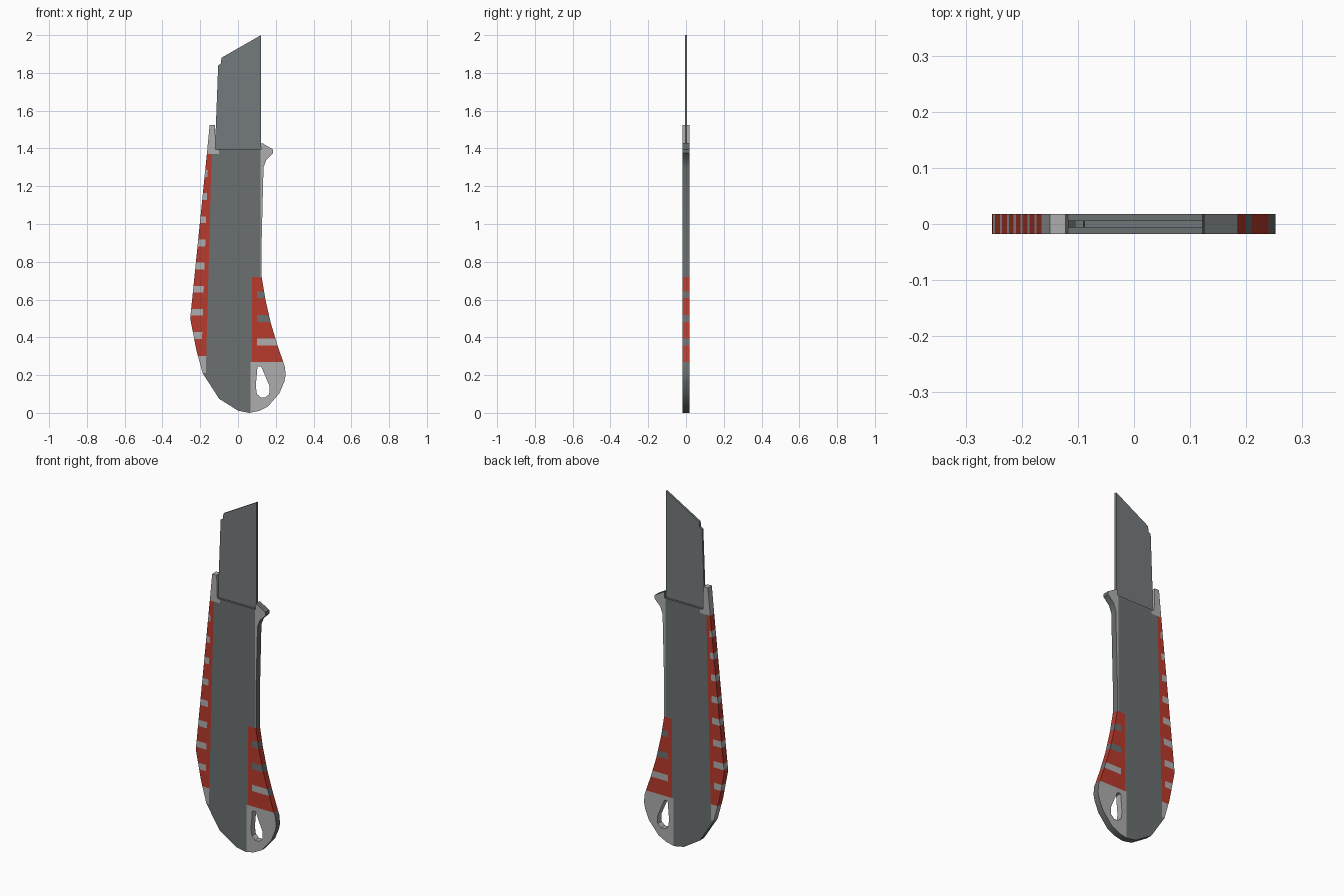
import bpy, bmesh
from mathutils import Vector

if "Cube" in bpy.data.objects:
    bpy.data.objects.remove(bpy.data.objects["Cube"])

HALF = 0.0178  # half thickness of the handle


def material(name, rgb):
    m = bpy.data.materials.new(name)
    m.diffuse_color = (*rgb, 1)
    m.use_nodes = True
    m.node_tree.nodes["Principled BSDF"].inputs["Base Color"].default_value = m.diffuse_color
    return m


DARK, LIGHT, RED = range(3)
mats = [material("dark grey", (0.145, 0.16, 0.16)),
        material("light grey", (0.42, 0.42, 0.42)),
        material("red", (0.48, 0.042, 0.025))]
steel = material("blade steel", (0.175, 0.195, 0.205))


def add_loop(bm, pts):
    vs = [bm.verts.new((x, 0, z)) for x, z in pts]
    return [bm.edges.new((vs[i - 1], vs[i])) for i in range(len(vs))]


def sheet(*loops):
    """Flat sheet in the xz plane; loops after the first are holes."""
    bm = bmesh.new()
    edges = [e for l in loops for e in add_loop(bm, l)]
    bmesh.ops.triangle_fill(bm, edges=edges, use_beauty=True, normal=(0, -1, 0))
    return bm


def cut(bm, p, q, inside=lambda c: True):
    """Split the sheet along the line p-q, only on faces that pass the test."""
    d = Vector((q[0] - p[0], 0, q[1] - p[1]))
    faces = [f for f in bm.faces if inside(f.calc_center_median())]
    geom = set(faces)
    for f in faces:
        geom.update(f.edges)
        geom.update(f.verts)
    bmesh.ops.bisect_plane(bm, geom=list(geom), dist=1e-5,
                           plane_co=(p[0], 0, p[1]), plane_no=(d.z, 0, -d.x))


def thicken(bm, name, half, materials):
    """Extrude the sheet to both sides and turn it into an object."""
    ret = bmesh.ops.extrude_face_region(bm, geom=bm.faces[:], use_keep_orig=True)
    top = {v for v in ret["geom"] if isinstance(v, bmesh.types.BMVert)}
    for v in bm.verts:
        v.co.y = half if v in top else -half
    bmesh.ops.recalc_face_normals(bm, faces=bm.faces[:])
    me = bpy.data.meshes.new(name)
    for m in materials:
        me.materials.append(m)
    ob = bpy.data.objects.new(name, me)
    bpy.context.collection.objects.link(ob)
    return ob


def finish(ob, bm):
    bm.to_mesh(ob.data)
    bm.free()
    bpy.context.view_layer.objects.active = ob
    ob.select_set(True)
    bpy.ops.object.shade_smooth_by_angle(angle=0.6)
    ob.select_set(False)


# Handle outline with the hanging hole
outline = [(-0.15, 1.525), (-0.165, 1.37), (-0.253, 0.5), (-0.22, 0.33), (-0.187, 0.21),
           (-0.10, 0.075), (0, 0.012), (0.06, 0), (0.11, 0.01), (0.16, 0.035), (0.22, 0.105),
           (0.245, 0.165), (0.252, 0.2), (0.248, 0.245), (0.21, 0.355), (0.175, 0.47),
           (0.145, 0.6), (0.125, 0.72), (0.125, 0.9), (0.135, 1.3), (0.15, 1.34),
           (0.185, 1.375), (0.185, 1.395), (0.125, 1.43), (0.122, 1.395),
           (-0.118, 1.395), (-0.122, 1.525)]
hole = [(0.103, 0.245), (0.123, 0.245), (0.168, 0.14), (0.165, 0.1), (0.145, 0.082),
        (0.12, 0.082), (0.1, 0.1), (0.094, 0.14)]

# Lines that bound the coloured areas
strip_a, strip_b = (-0.14, 1.37), (-0.168, 0.30)
rib_a, rib_b = (-0.157, 1.37), (-0.19, 0.40)
left_ribs = [0.41 + 0.1225 * i for i in range(8)]
right_ribs = [0.375, 0.5, 0.625]


def line_x(a, b, z):
    return a[0] + (b[0] - a[0]) * (z - a[1]) / (b[1] - a[1])


def colour_at(c):
    x, z = c.x, c.z
    if x < 0:
        if z > 1.37:
            return LIGHT if x < -0.115 else DARK
        if x > line_x(strip_a, strip_b, z) or z < 0.21:
            return DARK
        if z < 0.30:
            return LIGHT
        rib = x < line_x(rib_a, rib_b, z) and any(abs(z - r) < 0.018 for r in left_ribs)
        return LIGHT if rib else RED
    if z < 0.27:
        return LIGHT if x > 0.065 else DARK
    if z < 0.72 and x > 0.075:
        rib = x > 0.1 and [r for r in right_ribs if abs(z - r) < 0.018]
        return (LIGHT if rib[0] < 0.4 else DARK) if rib else RED
    return LIGHT if z > 0.72 and x > 0.118 else DARK


bm = sheet(outline, hole)
left = lambda c: c.x < -0.1
right = lambda c: c.x > 0.04
cut(bm, (-0.1, 0), (-0.1, 2))
cut(bm, (0.065, 0), (0.065, 2))
cut(bm, strip_a, strip_b, left)
for z in (0.21, 0.30, 1.37):
    cut(bm, (-1, z), (1, z), left)
cut(bm, rib_a, rib_b, lambda c: left(c) and 0.3 < c.z < 1.37)
for z in (0.27, 0.72):
    cut(bm, (-1, z), (1, z), right)
cut(bm, (0.075, 0), (0.075, 2), lambda c: right(c) and 0.27 < c.z < 0.72)
cut(bm, (0.1, 0), (0.1, 2), lambda c: right(c) and 0.27 < c.z < 0.72)
cut(bm, (0.118, 0), (0.118, 2), lambda c: right(c) and c.z > 0.72)
for r in left_ribs:
    for z in (r - 0.018, r + 0.018):
        cut(bm, (-1, z), (1, z), left)
for r in right_ribs:
    for z in (r - 0.018, r + 0.018):
        cut(bm, (-1, z), (1, z), lambda c: right(c) and 0.27 < c.z < 0.72)

handle = thicken(bm, "handle", HALF, mats)
for f in bm.faces:
    c = f.calc_center_median()
    col = colour_at(c)
    # outer rim on the right side stays dark, the hole walls light
    in_hole = 0.09 < c.x < 0.17 and 0.08 < c.z < 0.25
    if abs(f.normal.y) < 0.5 and c.x > 0 and col == LIGHT and not in_hole:
        col = DARK
    f.material_index = col
finish(handle, bm)

# Snap-off blade
bm = sheet([(0.122, 1.36), (0.122, 2.0), (-0.088, 1.88), (-0.09, 1.85), (-0.105, 1.84),
            (-0.118, 1.5), (-0.118, 1.36)])
finish(thicken(bm, "blade", 0.006, [steel]), bm)
